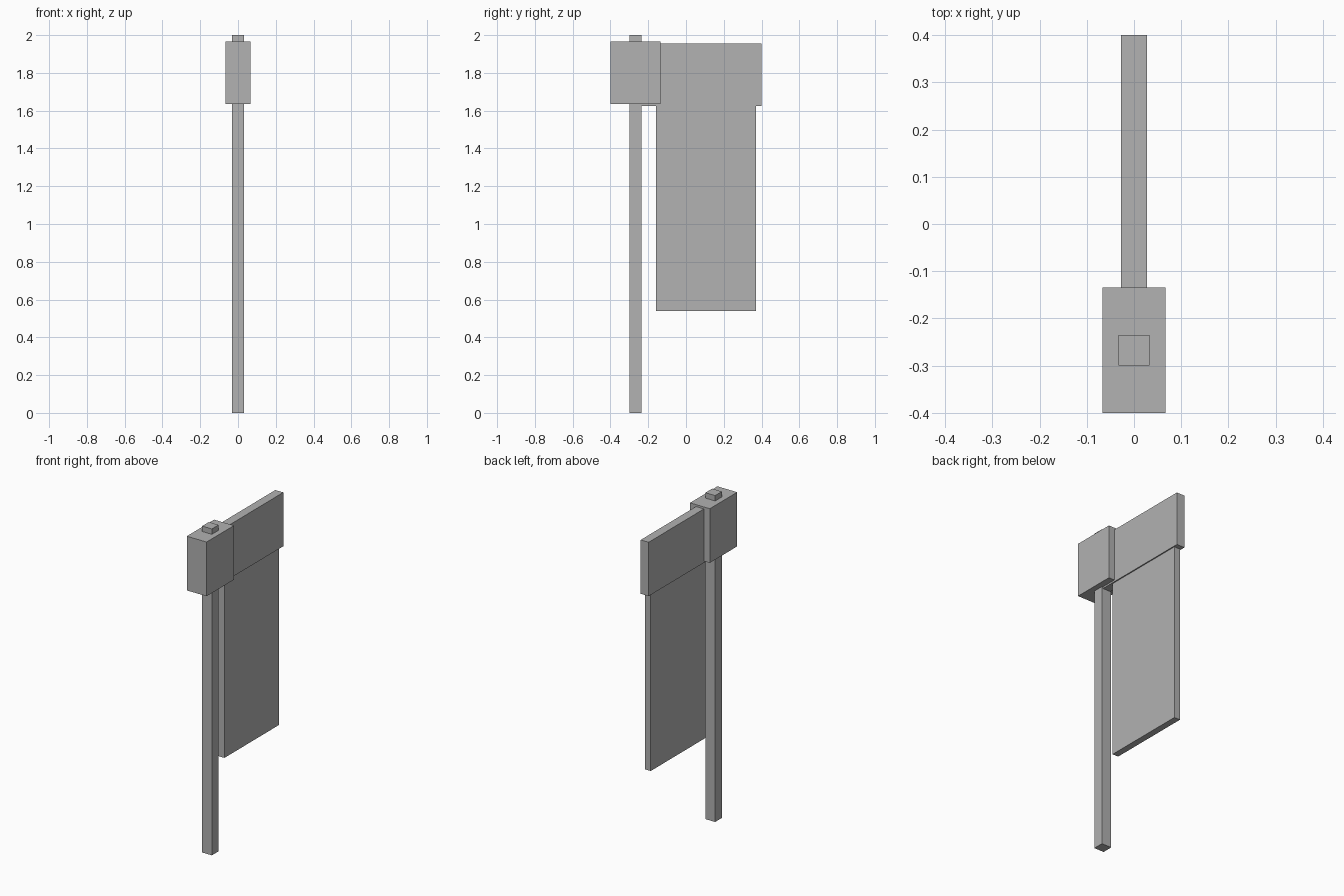
import bpy

cube = bpy.data.objects.get("Cube")
if cube:
    bpy.data.objects.remove(cube, do_unlink=True)

# Single flat grey
grey = bpy.data.materials.new("plain_grey")
grey.use_nodes = True
colour = (0.445, 0.445, 0.445, 1)
grey.diffuse_color = colour
grey.node_tree.nodes["Principled BSDF"].inputs["Base Color"].default_value = colour


def box(name, half_width, y_range, z_range):
    """Box centred on x = 0, spanning the given y and z ranges."""
    (y0, y1), (z0, z1) = y_range, z_range
    bpy.ops.mesh.primitive_cube_add(size=1, location=(0, (y0 + y1) / 2, (z0 + z1) / 2))
    obj = bpy.context.object
    obj.name = obj.data.name = name
    obj.scale = (2 * half_width, y1 - y0, z1 - z0)
    bpy.ops.object.transform_apply(location=False, rotation=False, scale=True)
    obj.data.materials.append(grey)
    return obj


# Upright pole and the block clamped round its top
box("pole", 0.033, (-0.3, -0.235), (0, 2))
box("bracket_block", 0.067, (-0.4, -0.135), (1.635, 1.967))

# Arm reaching back from the pole, with the banner hanging below it
box("banner_arm", 0.027, (-0.267, 0.4), (1.625, 1.955))
box("banner_cloth", 0.02, (-0.16, 0.37), (0.54, 1.64))
